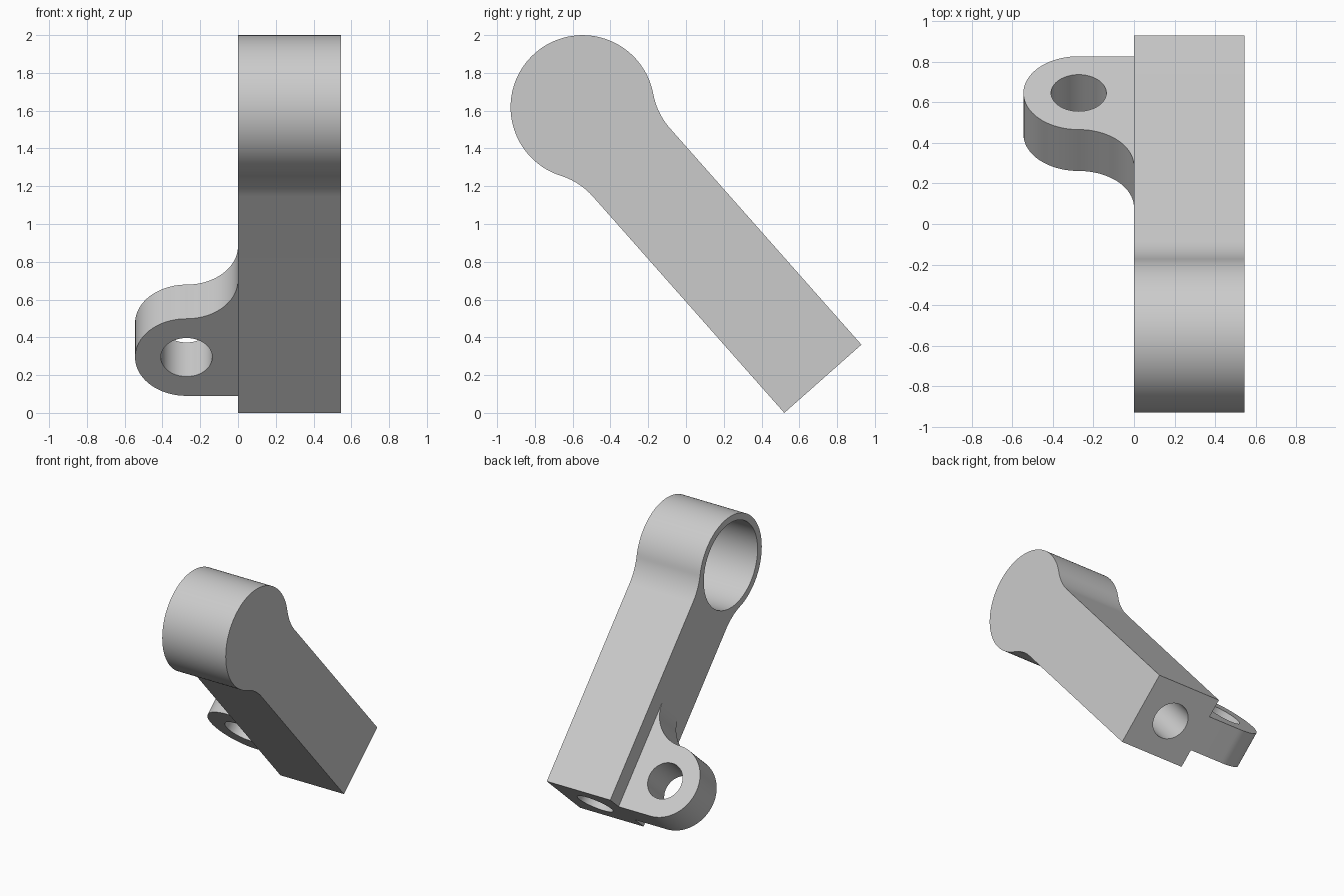
import bpy, bmesh
from math import sin, cos, pi, atan2, sqrt, radians
from mathutils import Matrix, Vector

if "Cube" in bpy.data.objects:
    bpy.data.objects.remove(bpy.data.objects["Cube"])

W = 0.545            # square arm width
H = W / 2
Q = W / 4            # pin hole radius
R = 0.381            # round head radius
L = 1.92             # end face to head centre
TILT = radians(41.5)
PLACE = Matrix.Translation((0, 0.7245, H * sin(TILT))) @ Matrix.Rotation(TILT, 4, 'X')

grey = bpy.data.materials.new("plain grey")
grey.use_nodes = True
colour = (0.6, 0.6, 0.6, 1)
grey.diffuse_color = colour
grey.node_tree.nodes["Principled BSDF"].inputs["Base Color"].default_value = colour


def arc(cx, cy, r, a0, a1, n):
    """Points along an arc, both ends included."""
    return [(cx + r * cos(a0 + (a1 - a0) * i / n),
             cy + r * sin(a0 + (a1 - a0) * i / n)) for i in range(n + 1)]


def extrude(name, points, offset):
    """Close a 3D outline into a prism."""
    bm = bmesh.new()
    face = bm.faces.new([bm.verts.new(p) for p in points])
    geom = bmesh.ops.extrude_face_region(bm, geom=[face])["geom"]
    bmesh.ops.translate(bm, vec=offset, verts=[g for g in geom if isinstance(g, bmesh.types.BMVert)])
    bmesh.ops.recalc_face_normals(bm, faces=bm.faces)
    mesh = bpy.data.meshes.new(name)
    bm.to_mesh(mesh)
    bm.free()
    mesh.materials.append(grey)
    obj = bpy.data.objects.new(name, mesh)
    bpy.context.collection.objects.link(obj)
    return obj


def drill(target, r, start, end):
    """Cut a round hole between two points."""
    start, axis = Vector(start), Vector(end) - Vector(start)
    turn = axis.to_track_quat('Z', 'Y')
    ring = [start + turn @ Vector((x, y, 0)) for x, y in arc(0, 0, r, 0, 2 * pi, 64)[:-1]]
    cutter = extrude("hole_cutter", ring, axis)
    cutter.hide_render = True
    mod = target.modifiers.new("hole", 'BOOLEAN')
    mod.operation, mod.solver, mod.object = 'DIFFERENCE', 'EXACT', cutter
    bpy.context.view_layer.objects.active = target
    bpy.ops.object.modifier_apply(modifier=mod.name)
    bpy.data.objects.remove(cutter)


# Arm: straight shank blending into a round head
blend = 0.38
drop = sqrt((R + blend) ** 2 - (H + blend) ** 2)
lean = atan2(drop, H + blend)
neck = arc(H + blend, L - drop, blend, pi, pi - lean, 16)
head = arc(0, L, R, -lean, pi + lean, 80)[1:-1]
outline = [(H, 0)] + neck + head + [(-a, b) for a, b in reversed(neck)] + [(-H, 0)]
arm = extrude("arm", [(0, a, b) for a, b in outline], Vector((W, 0, 0)))
drill(arm, 0.33, (-0.1, 0, L), (W - 0.05, 0, L))     # blind bore in the head
drill(arm, Q, (H, 0, -0.1), (H, 0, 0.8))             # blind hole in the foot

# Side lug: rounded ear with a concave sweep back into the arm
outline = ([(0, 0)] + arc(-H, H, H, -pi / 2, -3 * pi / 2, 40)
           + arc(-H, 3 * H, H, -pi / 2, 0, 24)[1:])
lug = extrude("side_lug", [(a, -Q, b) for a, b in outline], Vector((0, H, 0)))
drill(lug, Q, (-H, -H, H), (-H, H, H))

# Tilt into place and shade
bpy.ops.object.select_all(action='DESELECT')
for obj in (arm, lug):
    obj.matrix_world = PLACE
    obj.select_set(True)
bpy.context.view_layer.objects.active = arm
bpy.ops.object.shade_smooth_by_angle(angle=radians(30))
